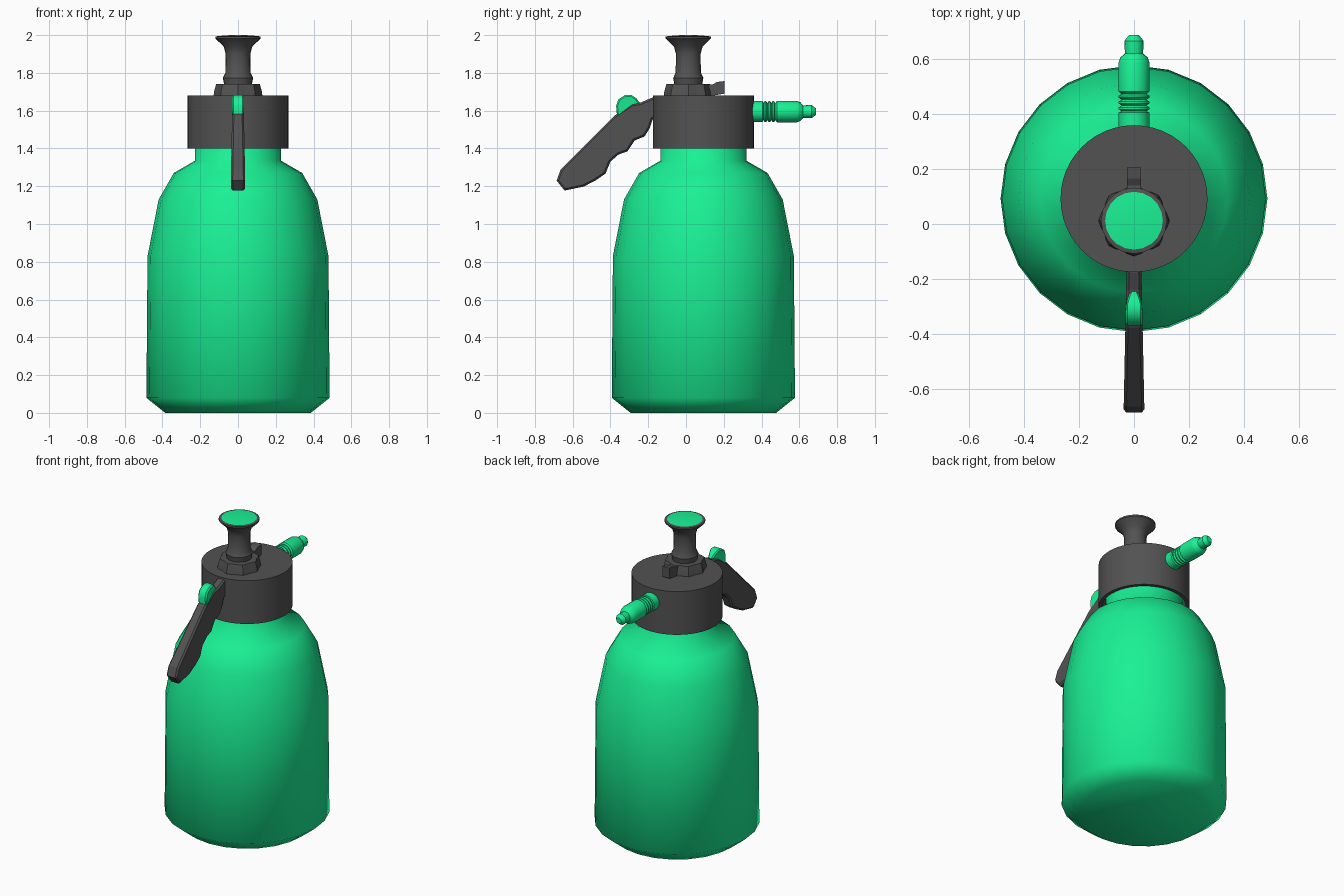
import bpy, bmesh
from math import sin, cos, pi, radians
from mathutils import Matrix

if "Cube" in bpy.data.objects:
    bpy.data.objects.remove(bpy.data.objects["Cube"])


def material(name, rgb):
    m = bpy.data.materials.new(name)
    m.diffuse_color = (*rgb, 1)
    m.use_nodes = True
    m.node_tree.nodes["Principled BSDF"].inputs["Base Color"].default_value = m.diffuse_color
    return m


GREEN = material("green_plastic", (0.01, 0.88, 0.30))
DARK = material("dark_plastic", (0.085, 0.085, 0.085))


def finish(name, bm, mat, angle):
    bmesh.ops.recalc_face_normals(bm, faces=bm.faces)
    me = bpy.data.meshes.new(name)
    bm.to_mesh(me)
    bm.free()
    me.materials.append(mat)
    ob = bpy.data.objects.new(name, me)
    bpy.context.collection.objects.link(ob)
    bpy.ops.object.select_all(action='DESELECT')
    ob.select_set(True)
    bpy.context.view_layer.objects.active = ob
    if angle:
        bpy.ops.object.shade_smooth_by_angle(angle=radians(angle))
    return ob


def lathe(name, profile, sides, mat, matrix, angle=35, lobes=0, depth=0.0):
    """Spin (radius, height) points round the z axis, closing both ends."""
    bm = bmesh.new()
    rings = []
    for r, z in profile:
        ring = []
        for i in range(sides):
            a = 2 * pi * i / sides
            rr = r + depth * cos(lobes * a) if lobes else r
            ring.append(bm.verts.new((rr * cos(a), rr * sin(a), z)))
        rings.append(ring)
    for lo, hi in zip(rings, rings[1:]):
        for i in range(sides):
            j = (i + 1) % sides
            bm.faces.new((lo[i], lo[j], hi[j], hi[i]))
    bm.faces.new(rings[0])
    bm.faces.new(rings[-1])
    bm.transform(matrix)
    return finish(name, bm, mat, angle)


def slab(name, outline, width, mat, bevel=0.0, angle=0):
    """Side outline of (y, z) points, thickened in x by width(y) each way."""
    bm = bmesh.new()
    left = [bm.verts.new((-width(y), y, z)) for y, z in outline]
    right = [bm.verts.new((width(y), y, z)) for y, z in outline]
    n = len(outline)
    for i in range(n):
        j = (i + 1) % n
        bm.faces.new((left[i], left[j], right[j], right[i]))
    bm.faces.new(left)
    bm.faces.new(right)
    ob = finish(name, bm, mat, angle)
    if bevel:
        mod = ob.modifiers.new("soft_edges", 'BEVEL')
        mod.width = bevel
        mod.segments = 1
        mod.limit_method = 'ANGLE'
        mod.angle_limit = radians(70)
    return ob


bottle_axis = Matrix.Translation((0, 0.092, 0))
pump_axis = Matrix.Translation((0, 0.012, 0))

# Bottle with shoulder and neck
lathe("bottle", [(0.385, 0), (0.485, 0.08), (0.479, 0.83), (0.42, 1.13),
                 (0.34, 1.27), (0.228, 1.335), (0.228, 1.52)],
      24, GREEN, bottle_axis, angle=65)

# Screw cap, hollow underneath
lathe("cap", [(0.267, 1.68), (0.267, 1.40), (0.246, 1.40), (0.246, 1.50)],
      48, DARK, bottle_axis)

# Lobed collar and its small release tab
lathe("pump_collar", [(0.124, 1.67), (0.121, 1.70), (0.110, 1.74)],
      32, DARK, pump_axis, lobes=8, depth=0.006)
slab("collar_tab", [(0.08, 1.67), (0.205, 1.69), (0.205, 1.757),
                    (0.165, 1.752), (0.14, 1.738), (0.08, 1.738)],
     lambda y: 0.026, DARK)

# Plunger with flared knob, and its green lid
lathe("plunger", [(0.072, 1.73), (0.080, 1.773), (0.067, 1.80), (0.065, 1.90),
                  (0.076, 1.94), (0.120, 1.982), (0.120, 1.992), (0.106, 1.995)],
      20, DARK, pump_axis)
lathe("knob_lid", [(0.106, 1.985), (0.105, 1.995), (0.06, 1.999), (0.02, 2.0)],
      20, GREEN, pump_axis)

# Spray nozzle pointing backwards, with three ribs
nozzle = [(0.056, 0.32), (0.056, 0.405)]
for k in range(3):
    y = 0.41 + 0.021 * k
    nozzle += [(0.045, y), (0.056, y + 0.007), (0.056, y + 0.014)]
nozzle += [(0.045, 0.472), (0.057, 0.482), (0.057, 0.585), (0.050, 0.605),
           (0.033, 0.62), (0.035, 0.665), (0.018, 0.687)]
lathe("nozzle", nozzle, 16, GREEN,
      Matrix.Translation((0, 0, 1.595)) @ Matrix.Rotation(-pi / 2, 4, 'X'))

# Hand grip with finger grooves
grip = [(-0.12, 1.67), (-0.177, 1.67), (-0.24, 1.643), (-0.288, 1.635),
        (-0.378, 1.574), (-0.468, 1.484), (-0.563, 1.389), (-0.664, 1.288),
        (-0.685, 1.23), (-0.643, 1.177), (-0.542, 1.198), (-0.479, 1.23),
        (-0.426, 1.267), (-0.40, 1.33), (-0.357, 1.368), (-0.31, 1.384),
        (-0.272, 1.442), (-0.22, 1.463), (-0.193, 1.505), (-0.177, 1.553),
        (-0.12, 1.56)]
slab("grip", grip, lambda y: 0.026 - 0.012 * (y + 0.12) / 0.565, DARK, bevel=0.01)

# Thumb trigger on top of the grip
slab("trigger", [(-0.365, 1.57), (-0.37, 1.625), (-0.358, 1.66), (-0.325, 1.682),
                 (-0.29, 1.684), (-0.262, 1.665), (-0.23, 1.62), (-0.26, 1.58)],
     lambda y: 0.031 if y < -0.28 else 0.031 + (y + 0.28) * -0.45,
     GREEN, bevel=0.008, angle=40)
